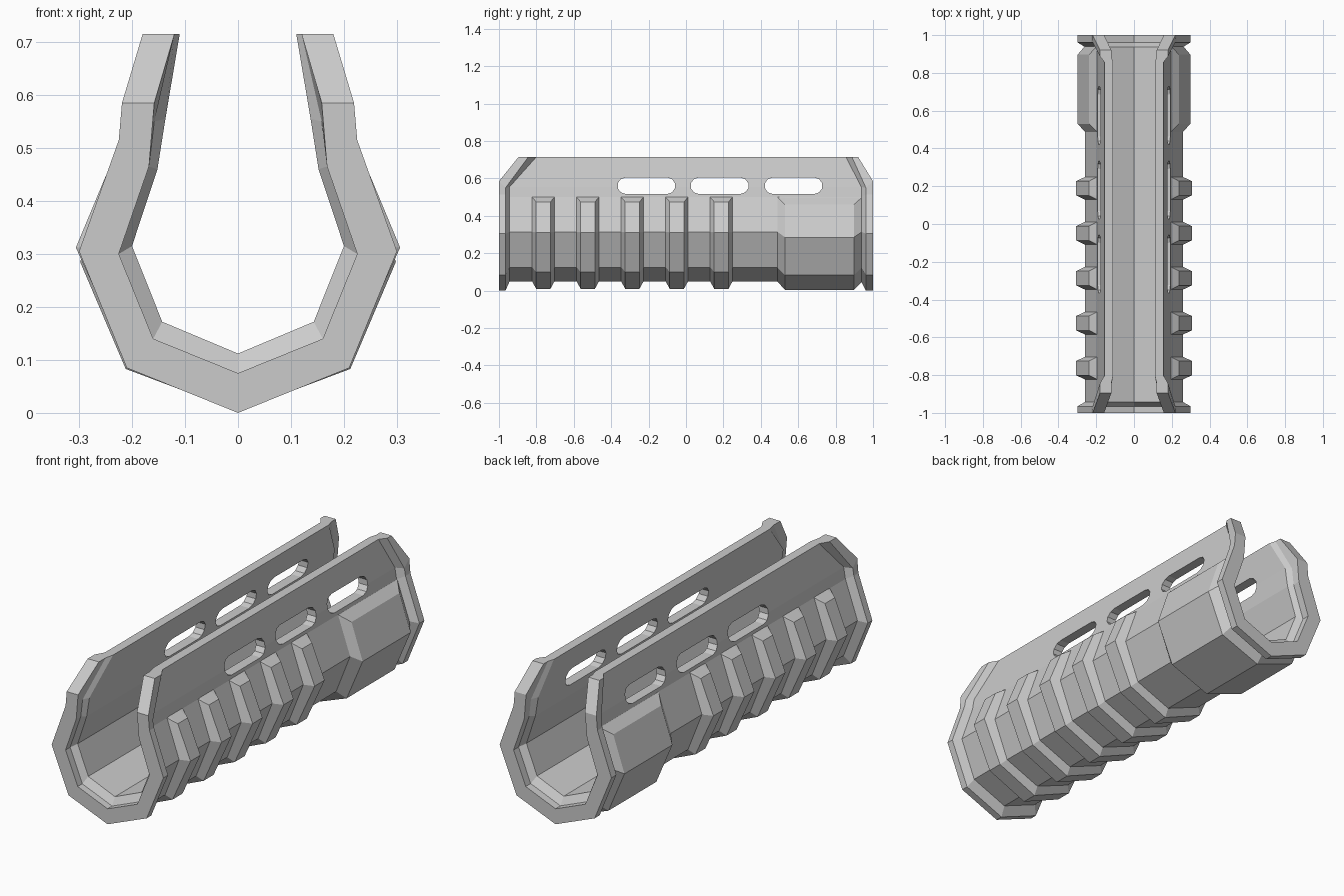
import bpy, bmesh, math

if "Cube" in bpy.data.objects:
    bpy.data.objects.remove(bpy.data.objects["Cube"])


def mirror(half):
    """Half profile (bottom centre to right top) -> full open path, left top to right top."""
    return [(-x, z) for x, z in reversed(half[1:])] + half


def loft(name, rings):
    """Solid channel from rings of (outer half, inner half, y, y at the top rim)."""
    bm = bmesh.new()
    walls = []
    for outer, inner, y, y_top in rings:
        pair = []
        for half in (outer, inner):
            path = mirror(half)
            last = len(path) - 1
            pair.append([bm.verts.new((x, y_top if i in (0, last) else y, z))
                         for i, (x, z) in enumerate(path)])
        walls.append(pair)
    n = len(walls[0][0])
    for (oa, ia), (ob, ib) in zip(walls, walls[1:]):
        for i in range(n - 1):
            bm.faces.new((oa[i], oa[i + 1], ob[i + 1], ob[i]))
            bm.faces.new((ia[i], ib[i], ib[i + 1], ia[i + 1]))
        for i in (0, n - 1):
            bm.faces.new((oa[i], ob[i], ib[i], ia[i]))
    for o, inn in (walls[0], walls[-1]):
        for i in range(n - 1):
            bm.faces.new((o[i], inn[i], inn[i + 1], o[i + 1]))
    return finish(name, bm)


def finish(name, bm):
    bmesh.ops.recalc_face_normals(bm, faces=bm.faces)
    mesh = bpy.data.meshes.new(name)
    bm.to_mesh(mesh)
    bm.free()
    obj = bpy.data.objects.new(name, mesh)
    bpy.context.collection.objects.link(obj)
    return obj


# Channel body with a flared lip at each end
body_out = [(0, .05), (.185, .125), (.26, .315), (.195, .5), (.186, .555), (.155, .715)]
body_in = [(0, .112), (.143, .172), (.2, .315), (.152, .46), (.137, .555), (.11, .715)]


def lip(bend):
    out = [(0, 0), (.21, .085), (.3, .305), (.225, .515), (.219, bend), (.18, .715)]
    inn = [(0, .075), (.16, .14), (.225, .3), (.168, .465), (.158, bend), (.12, .715)]
    return out, inn


body = loft("handguard_body", [
    (*lip(.585), -1, -.895),
    (*lip(.55), -.965, -.843),
    (body_out, body_in, -.943, -.80),
    (body_out, body_in, .937, .855),
    (*lip(.55), .962, .887),
    (*lip(.585), 1, .92),
])

# Ventilation slots through both walls
bm = bmesh.new()
r = .044
for y0, y1 in ((-.367, -.057), (.024, .335), (.42, .73)):
    outline = []
    for cy, start in ((y1 - r, -90), (y0 + r, 90)):
        for k in range(6):
            a = math.radians(start + 36 * k)
            outline.append((cy + r * math.cos(a), .561 + r * math.sin(a)))
    a_ring, b_ring = ([bm.verts.new((x, y, z)) for y, z in outline] for x in (-.5, .5))
    bm.faces.new(a_ring)
    bm.faces.new(b_ring)
    for i in range(len(outline)):
        j = (i + 1) % len(outline)
        bm.faces.new((a_ring[i], a_ring[j], b_ring[j], b_ring[i]))
cutter = finish("slot_cutter", bm)
cutter.hide_render = True
mod = body.modifiers.new("slots", 'BOOLEAN')
mod.operation = 'DIFFERENCE'
mod.solver = 'EXACT'
mod.object = cutter
bpy.context.view_layer.objects.active = body
bpy.ops.object.modifier_apply(modifier=mod.name)
bpy.data.objects.remove(cutter)

# Raised bands wrapping the body: base edge on the surface, back sunk into the wall
base = body_out[:4]
sunk = [(0, .07), (.175, .14), (.24, .315), (.185, .508)]


def band(name, face, ys):
    profiles = (base, face, face, base)
    return loft(name, [(p, sunk, y, y) for p, y in zip(profiles, ys)])


# Grip ribs
rib_face = [(0, .01), (.21, .1), (.306, .312), (.238, .475)]
for i in range(5):
    c = -.763 + .238 * i
    band(f"grip_rib_{i + 1}", rib_face, (c - .06, c - .038, c + .038, c + .06))

# Long thickened section at the back
pad_face = [(0, .003), (.212, .083), (.298, .285), (.238, .46)]
band("rear_pad", pad_face, (.488, .53, .897, .942))
